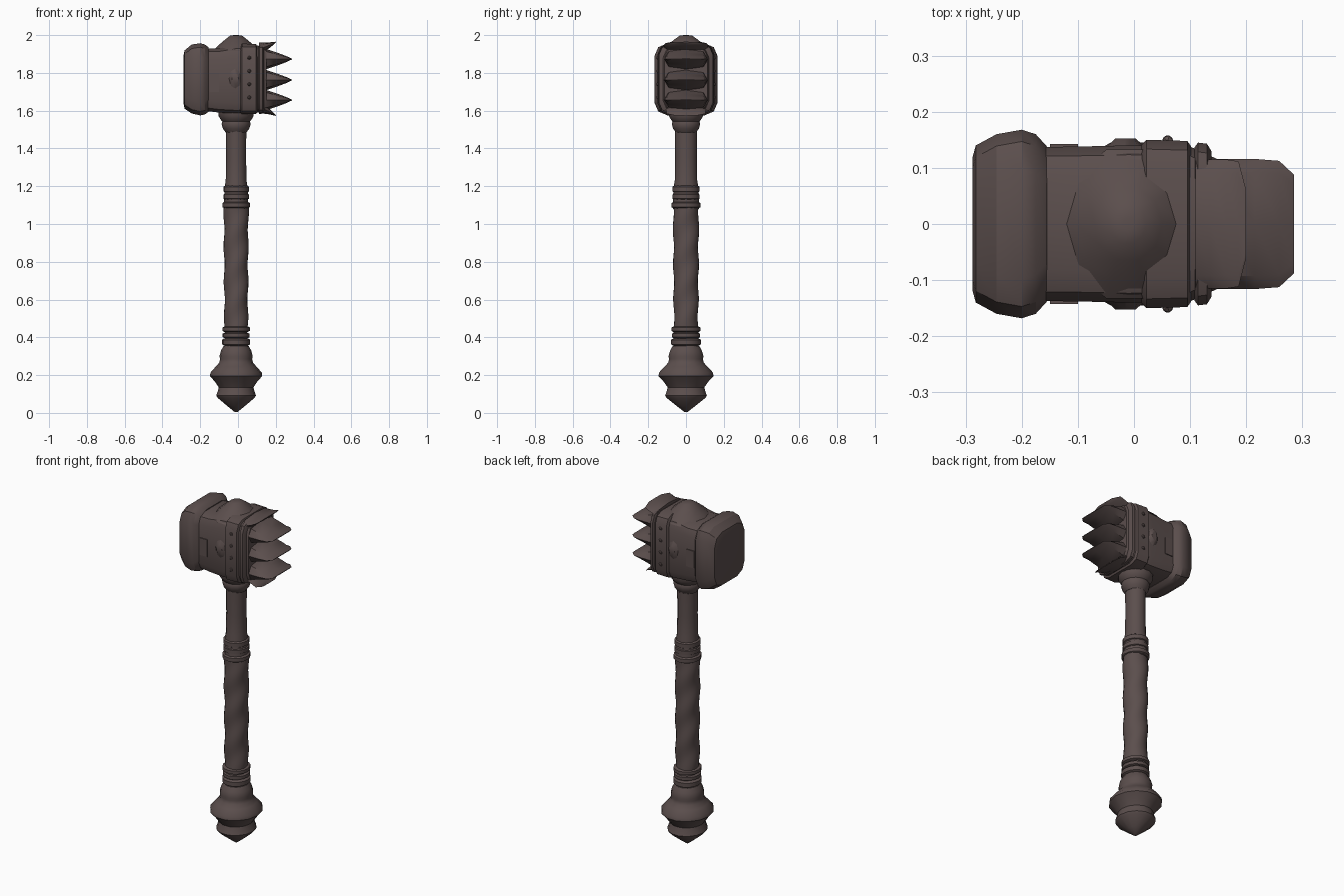
import bpy, bmesh, math
from mathutils import Vector

cube = bpy.data.objects.get("Cube")
if cube:
    bpy.data.objects.remove(cube, do_unlink=True)

metal = bpy.data.materials.new("dark_brown_iron")
metal.use_nodes = True
COLOUR = (0.105, 0.077, 0.074, 1)
metal.diffuse_color = COLOUR
metal.node_tree.nodes["Principled BSDF"].inputs["Base Color"].default_value = COLOUR
AXIS = -0.01   # x of the shaft


def finish(bm, name, angle=35):
    bmesh.ops.recalc_face_normals(bm, faces=bm.faces)
    mesh = bpy.data.meshes.new(name)
    bm.to_mesh(mesh)
    bm.free()
    mesh.materials.append(metal)
    ob = bpy.data.objects.new(name, mesh)
    bpy.context.collection.objects.link(ob)
    bpy.ops.object.select_all(action='DESELECT')
    ob.select_set(True)
    bpy.context.view_layer.objects.active = ob
    bpy.ops.object.shade_smooth_by_angle(angle=math.radians(angle))
    return ob


def skin(rings, name, angle=35):
    """Join equal rings of points into a closed solid."""
    bm = bmesh.new()
    loops = [[bm.verts.new(p) for p in ring] for ring in rings]
    n = len(loops[0])
    for a, b in zip(loops, loops[1:]):
        for i in range(n):
            j = (i + 1) % n
            bm.faces.new((a[i], a[j], b[j], b[i]))
    bm.faces.new(loops[0])
    bm.faces.new(loops[-1])
    return finish(bm, name, angle)


def lathe(name, profile, sides=16, sy=1.0, twist=0.0):
    """Turn (radius, z) pairs; twist adds a spiral wrap ridge."""
    rings = []
    for r, z in profile:
        ring = []
        for i in range(sides):
            a = math.tau * i / sides
            rr = r + twist * math.sin(a * 2 - z * 34)
            ring.append((AXIS + rr * math.cos(a), rr * sy * math.sin(a), z))
        rings.append(ring)
    return skin(rings, name, 40)


def block(name, sections, cut, angle=35):
    """Loft chamfered rectangles along x: (x, half_y, z_low, z_high)."""
    rings = []
    for x, h, lo, hi in sections:
        c = min(cut, h * .5, (hi - lo) * .4)
        yz = [(h, lo + c), (h, hi - c), (h - c * .3, hi - c * .3), (h - c, hi),
              (c - h, hi), (c * .3 - h, hi - c * .3), (-h, hi - c), (-h, lo + c),
              (c * .3 - h, lo + c * .3), (c - h, lo), (h - c, lo), (h - c * .3, lo + c * .3)]
        rings.append([(x, y, z) for y, z in yz])
    return skin(rings, name, angle)


# Pommel
lathe("pommel", [(.008, .005), (.045, .035), (.098, .08), (.105, .092), (.097, .115),
                 (.092, .135), (.112, .165), (.138, .195), (.136, .213), (.108, .245),
                 (.09, .265), (.085, .285), (.088, .3), (.08, .33), (.066, .355)],
      sides=14, sy=1.08)

# Wrapped grip and bare upper shaft
steps = 36
lathe("wrapped_grip", [(.061 + .004 * i / steps, .35 + .74 * i / steps)
                       for i in range(steps + 1)], sides=20, sy=1.04, twist=.003)
lathe("upper_shaft", [(.064, 1.08), (.062, 1.19), (.055, 1.23), (.053, 1.35),
                      (.054, 1.5), (.056, 1.6)], sides=12, sy=1.08)


# Raised rings round the shaft
def ring(name, z, r, h):
    lathe(name, [(r - .012, z - h), (r, z - h * .6), (r, z + h * .6), (r - .012, z + h)],
          sides=16, sy=1.06)


for k, (z, r, h) in enumerate([(.375, .074, .02), (.41, .071, .015), (.443, .073, .015),
                               (1.1, .073, .018), (1.145, .068, .018), (1.185, .068, .02)]):
    ring("shaft_ring_%d" % (k + 1), z, r, h)

# Collar under the head
lathe("head_collar", [(.055, 1.485), (.07, 1.505), (.077, 1.53), (.073, 1.542),
                      (.08, 1.55), (.092, 1.57), (.095, 1.6), (.09, 1.63)],
      sides=14)

# Hammer striking face
block("striking_block", [(-.288, .118, 1.635, 1.895), (-.282, .14, 1.61, 1.92),
                         (-.245, .16, 1.585, 1.95), (-.2, .168, 1.575, 1.957),
                         (-.175, .16, 1.58, 1.95), (-.155, .138, 1.595, 1.935)], .07, 30)

# Head body and the bands clasped round it
block("head_body", [(-.18, .137, 1.6, 1.93), (-.1, .138, 1.59, 1.93), (-.01, .14, 1.585, 1.945),
                    (.1, .138, 1.59, 1.945), (.15, .115, 1.6, 1.935)], .055)
block("wide_band", [(.012, .139, 1.588, 1.94), (.022, .15, 1.582, 1.955),
                    (.095, .148, 1.582, 1.953), (.102, .138, 1.59, 1.94)], .055)
block("narrow_band", [(.108, .137, 1.592, 1.94), (.114, .145, 1.587, 1.952),
                      (.13, .143, 1.587, 1.95), (.138, .13, 1.595, 1.94)], .055)

# Faceted crown on top
crown = []
for r, z in [(.125, 1.915), (.095, 1.945), (.06, 1.975), (.032, 1.997), (.01, 2.0)]:
    crown.append([(AXIS + r * math.cos(math.tau * i / 10),
                   r * 1.12 * math.sin(math.tau * i / 10), z) for i in range(10)])
skin(crown, "top_crown", 45)

# Side bosses, rivets and strap plates on both cheeks
for side, word in ((-1, "front"), (1, "back")):
    bm = bmesh.new()
    bmesh.ops.create_cone(bm, cap_ends=True, segments=8, radius1=.075, radius2=.03, depth=.025)
    for v in bm.verts:
        v.co = Vector((AXIS - .005 + v.co.x * .6, side * (.14 + v.co.z), 1.77 + v.co.y))
    finish(bm, word + "_boss")
    for k in range(4):
        bm = bmesh.new()
        bmesh.ops.create_icosphere(bm, subdivisions=1, radius=.011)
        bmesh.ops.translate(bm, verts=bm.verts, vec=(.06, side * .148, 1.67 + .07 * k))
        finish(bm, "%s_rivet_%d" % (word, k + 1))
    bm = bmesh.new()
    bmesh.ops.create_cube(bm, size=1)
    for v in bm.verts:
        v.co = Vector((-.125 + v.co.x * .05, side * .138 + v.co.y * .009, 1.75 + v.co.z * .1))
    finish(bm, word + "_strap_plate")


# Wide claw-like blades on the far side
def blade(name, z0, z1, tip_x, width, tip_width, thick):
    rings = []
    for t in (0, .3, .6, .85, 1):
        x = .11 + (tip_x - .11) * t
        w = width if t < .8 else (width * .97 if t < 1 else tip_width)
        h = thick * (1 - t) ** .85 + .002
        z = z0 + (z1 - z0) * t ** 1.5
        rings.append([(x, w, z), (x, w * .8, z + h * .75), (x, 0, z + h),
                      (x, -w * .8, z + h * .75), (x, -w, z),
                      (x, -w * .8, z - h * .75), (x, 0, z - h), (x, w * .8, z - h * .75)])
    return skin(rings, name, 40)


for k, z in enumerate((1.656, 1.762, 1.873)):
    blade("blade_%d" % (k + 1), z, z, .285, .116, .088, .064)
blade("top_claw", 1.93, 1.963, .2, .115, .06, .03)
blade("bottom_claw", 1.615, 1.575, .2, .105, .06, .03)
